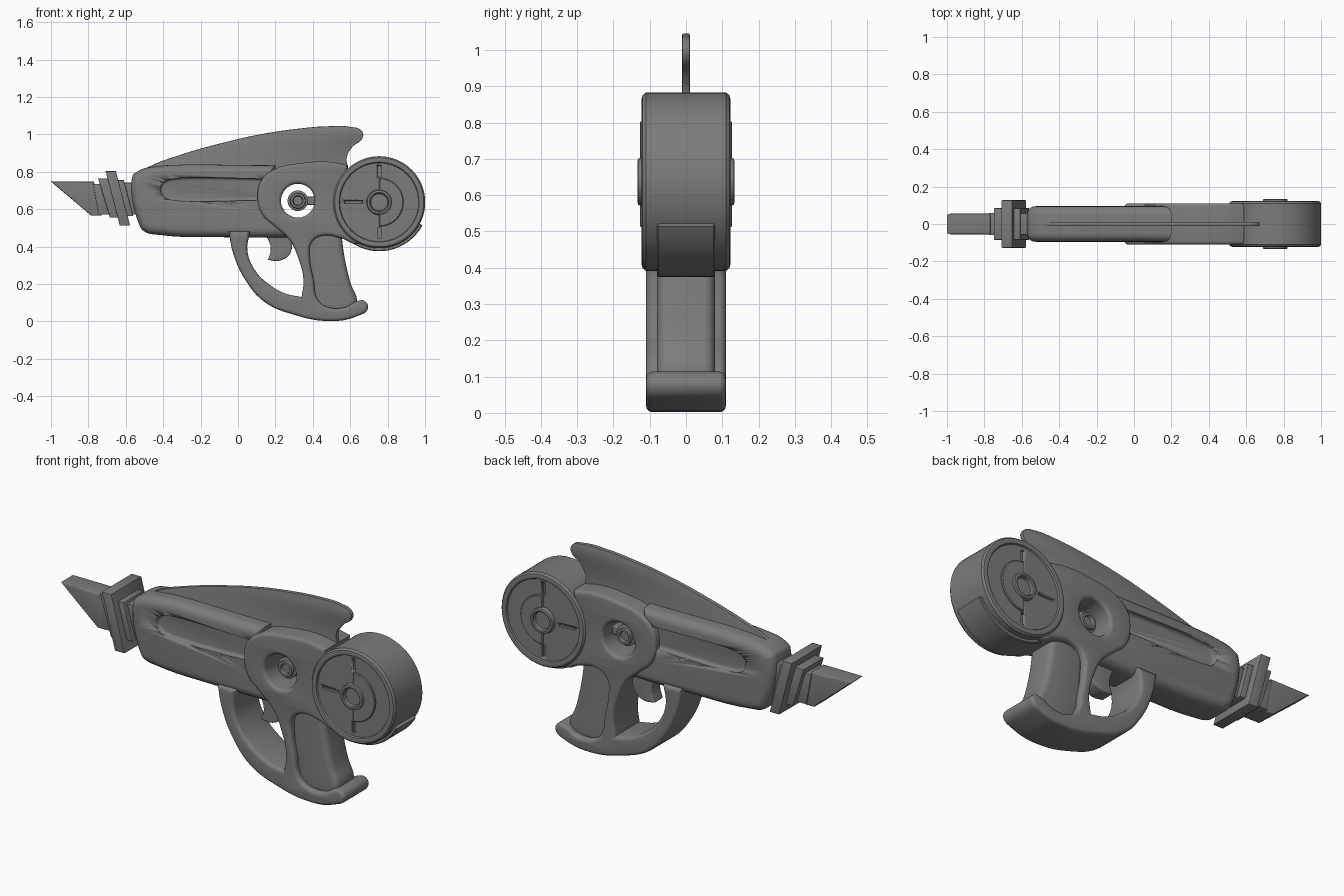
import bpy, bmesh, math
from mathutils import Matrix

if "Cube" in bpy.data.objects:
    bpy.data.objects.remove(bpy.data.objects["Cube"])

GREY = (0.2, 0.2, 0.2, 1)
metal = bpy.data.materials.new("grey_metal")
metal.use_nodes = True
metal.diffuse_color = GREY
metal.node_tree.nodes["Principled BSDF"].inputs["Base Color"].default_value = GREY


def finish(name, bm, angle=35):
    """Turn a bmesh into a clean, shaded object."""
    bmesh.ops.remove_doubles(bm, verts=bm.verts, dist=0.0002)
    bmesh.ops.recalc_face_normals(bm, faces=bm.faces)
    mesh = bpy.data.meshes.new(name)
    bm.to_mesh(mesh)
    bm.free()
    mesh.materials.append(metal)
    ob = bpy.data.objects.new(name, mesh)
    bpy.context.collection.objects.link(ob)
    bpy.ops.object.select_all(action='DESELECT')
    ob.select_set(True)
    bpy.context.view_layer.objects.active = ob
    bpy.ops.object.shade_smooth_by_angle(angle=math.radians(angle))
    return ob


def circle(cx, cz, r, n=12):
    return [(cx + r * math.cos(2 * math.pi * i / n), cz + r * math.sin(2 * math.pi * i / n))
            for i in range(n)]


def slab(name, outline, half, bevel, sharp=(), holes=(), y=0, rounds=3):
    """Side outline extruded across y with rounded edges; sharp lists corner indices or 'all'."""
    curve = bpy.data.curves.new(name, 'CURVE')
    curve.dimensions = '2D'
    curve.fill_mode = 'BOTH'
    curve.resolution_u = 6
    curve.extrude = half - bevel
    curve.bevel_depth = bevel
    curve.bevel_resolution = rounds
    curve.offset = -bevel
    for k, pts in enumerate([outline, *holes]):
        sp = curve.splines.new('BEZIER')
        sp.bezier_points.add(len(pts) - 1)
        sp.use_cyclic_u = True
        for i, (p, co) in enumerate(zip(sp.bezier_points, pts)):
            p.co = (*co, 0)
            corner = k == 0 and (sharp == 'all' or i in sharp)
            p.handle_left_type = p.handle_right_type = 'VECTOR' if corner else 'AUTO'
    tmp = bpy.data.objects.new(name + "_curve", curve)
    bpy.context.collection.objects.link(tmp)
    deps = bpy.context.evaluated_depsgraph_get()
    mesh = bpy.data.meshes.new_from_object(tmp.evaluated_get(deps))
    bm = bmesh.new()
    bm.from_mesh(mesh)
    bpy.data.objects.remove(tmp)
    bpy.data.meshes.remove(mesh)
    bm.transform(Matrix.Translation((0, y, 0)) @ Matrix.Rotation(math.pi / 2, 4, 'X'))
    return finish(name, bm)


def lathe(name, cx, cz, profile, steps=64):
    """Spin a (radius, half width) profile around a sideways axis, mirrored in y."""
    bm = bmesh.new()
    ring = profile + [(r, -w) for r, w in reversed(profile)]
    vs = [bm.verts.new((cx + r, w, cz)) for r, w in ring]
    es = [bm.edges.new(pair) for pair in zip(vs, vs[1:])]
    bmesh.ops.spin(bm, geom=vs + es, cent=(cx, 0, cz), axis=(0, 1, 0),
                   angle=2 * math.pi, steps=steps, use_duplicate=False)
    return finish(name, bm)


def arc_band(name, cx, cz, r0, r1, a0, a1, half, n=24):
    """Slab shaped like a slice of a ring."""
    angles = [math.radians(a0 + (a1 - a0) * i / n) for i in range(n + 1)]
    pts = [(cx + r1 * math.cos(a), cz + r1 * math.sin(a)) for a in angles]
    pts += [(cx + r0 * math.cos(a), cz + r0 * math.sin(a)) for a in reversed(angles)]
    return slab(name, pts, half, 0.004, 'all', rounds=0)


def rect(x0, x1, z0, z1):
    return [(x0, z0), (x1, z0), (x1, z1), (x0, z1)]


def cut(target, cutters):
    for c in cutters:
        mod = target.modifiers.new("cut", 'BOOLEAN')
        mod.operation = 'DIFFERENCE'
        mod.solver = 'EXACT'
        mod.object = c
        c.hide_render = True
        c.hide_viewport = True
        c.display_type = 'WIRE'


# Barrel body with a long recessed slot on each side
body = slab("barrel_body", [(-0.565, 0.775), (-0.54, 0.80), (-0.47, 0.825), (0.2, 0.835),
                            (0.2, 0.6), (0.32, 0.51), (0.4, 0.45), (-0.1, 0.45),
                            (-0.42, 0.462), (-0.5, 0.48), (-0.525, 0.51)],
            0.095, 0.045, sharp=(3, 4, 5, 6), rounds=4)
slot = [(0.25, 0.65), (0.25, 0.76), (-0.36, 0.76), (-0.4, 0.74), (-0.415, 0.705),
        (-0.4, 0.67), (-0.36, 0.65)]
cut(body, [slab("slot_cutter", slot, 0.03, 0.014, (0, 1), y=s * 0.1) for s in (-1, 1)])

# Top fin
slab("top_fin", [(-0.56, 0.78), (-0.46, 0.835), (-0.31, 0.89), (-0.1, 0.95), (0.12, 1.0),
                 (0.32, 1.03), (0.48, 1.043), (0.6, 1.04), (0.66, 1.02), (0.668, 0.985),
                 (0.61, 0.93), (0.582, 0.88), (0.59, 0.81), (0.3, 0.79), (-0.5, 0.77)],
     0.011, 0.004, sharp=(0, 12, 14), rounds=1)

# Housing, front strap, trigger guard and foot in one frame
slab("frame", [(0.105, 0.66), (0.125, 0.755), (0.2, 0.815), (0.33, 0.845), (0.49, 0.853),
               (0.588, 0.835), (0.56, 0.65), (0.59, 0.5), (0.66, 0.42), (0.62, 0.415),
               (0.55, 0.445), (0.44, 0.455), (0.39, 0.415), (0.385, 0.33), (0.405, 0.22),
               (0.425, 0.12), (0.47, 0.08), (0.57, 0.075), (0.63, 0.105), (0.675, 0.11),
               (0.695, 0.07), (0.63, 0.025), (0.49, 0.002), (0.3, 0.035), (0.14, 0.105),
               (0.04, 0.22), (-0.025, 0.36), (-0.05, 0.48), (0.065, 0.48), (0.05, 0.38),
               (0.09, 0.275), (0.17, 0.195), (0.25, 0.15), (0.34, 0.13), (0.35, 0.22),
               (0.325, 0.33), (0.275, 0.435), (0.2, 0.505), (0.13, 0.57)],
     0.11, 0.018, sharp=(5, 8, 27, 28, 33), holes=[circle(0.32, 0.645, 0.09)])

# Grip panel
slab("grip", [(0.365, 0.5), (0.55, 0.5), (0.556, 0.44), (0.572, 0.33), (0.6, 0.21),
              (0.635, 0.09), (0.6, 0.05), (0.41, 0.05), (0.375, 0.25)],
     0.08, 0.03, sharp=(0, 1, 6, 7))

# Trigger
slab("trigger", [(0.14, 0.48), (0.175, 0.39), (0.16, 0.328), (0.225, 0.325),
                 (0.28, 0.365), (0.28, 0.48)], 0.04, 0.008, sharp=(0, 2, 5))

# Small hub held inside the housing hole
lathe("hole_hub", 0.32, 0.645, [(0, 0.05), (0.024, 0.05), (0.028, 0.065), (0.04, 0.065),
                                (0.042, 0.05), (0.055, 0.045)], 32)
slab("hub_arm", rect(0.36, 0.43, 0.622, 0.668), 0.03, 0.006, 'all')

# Rear drum with rim, hub, notches and a raised half ring
DX, DZ = 0.755, 0.637
drum = lathe("rear_drum", DX, DZ, [(0, 0.112), (0.045, 0.112), (0.047, 0.13), (0.053, 0.134),
                                   (0.064, 0.132), (0.068, 0.112), (0.21, 0.112), (0.214, 0.12),
                                   (0.224, 0.123), (0.238, 0.12), (0.246, 0.11)])
notches = [rect(DX - 0.185, DX - 0.09, DZ - 0.008, DZ + 0.008)]
notches += [rect(DX - 0.01, DX + 0.01, DZ + z, DZ + z + 0.06) for z in (0.135, -0.195)]
cut(drum, [slab("notch_cutter", n, 0.015, 0.001, 'all', y=s * 0.112, rounds=0)
           for n in notches for s in (-1, 1)])
arc_band("drum_half_ring", DX, DZ, 0.06, 0.13, -90, 90, 0.121)
arc_band("drum_cradle", DX, DZ, 0.235, 0.262, -140, -28, 0.08)

# Slanted nozzle plates: top x, bottom x, thickness, top z, bottom z, half width
for name, xt, xb, t, zt, zb, w in [
        ("nozzle_front_neck", -0.775, -0.745, 0.06, 0.735, 0.57, 0.06),
        ("nozzle_small_plate", -0.748, -0.685, 0.05, 0.765, 0.555, 0.085),
        ("nozzle_large_plate", -0.708, -0.632, 0.055, 0.803, 0.512, 0.127),
        ("nozzle_rear_plate", -0.652, -0.602, 0.042, 0.755, 0.563, 0.085),
        ("nozzle_rear_neck", -0.62, -0.58, 0.1, 0.742, 0.57, 0.058)]:
    slab(name, [(xt, zt), (xb, zb), (xb + t, zb), (xt + t, zt)], w, 0.004, 'all', rounds=1)

# Pointed muzzle tip
slab("muzzle_tip", [(-1.0, 0.747), (-0.785, 0.565), (-0.73, 0.565), (-0.77, 0.747)],
     0.055, 0.008, 'all', rounds=2)
